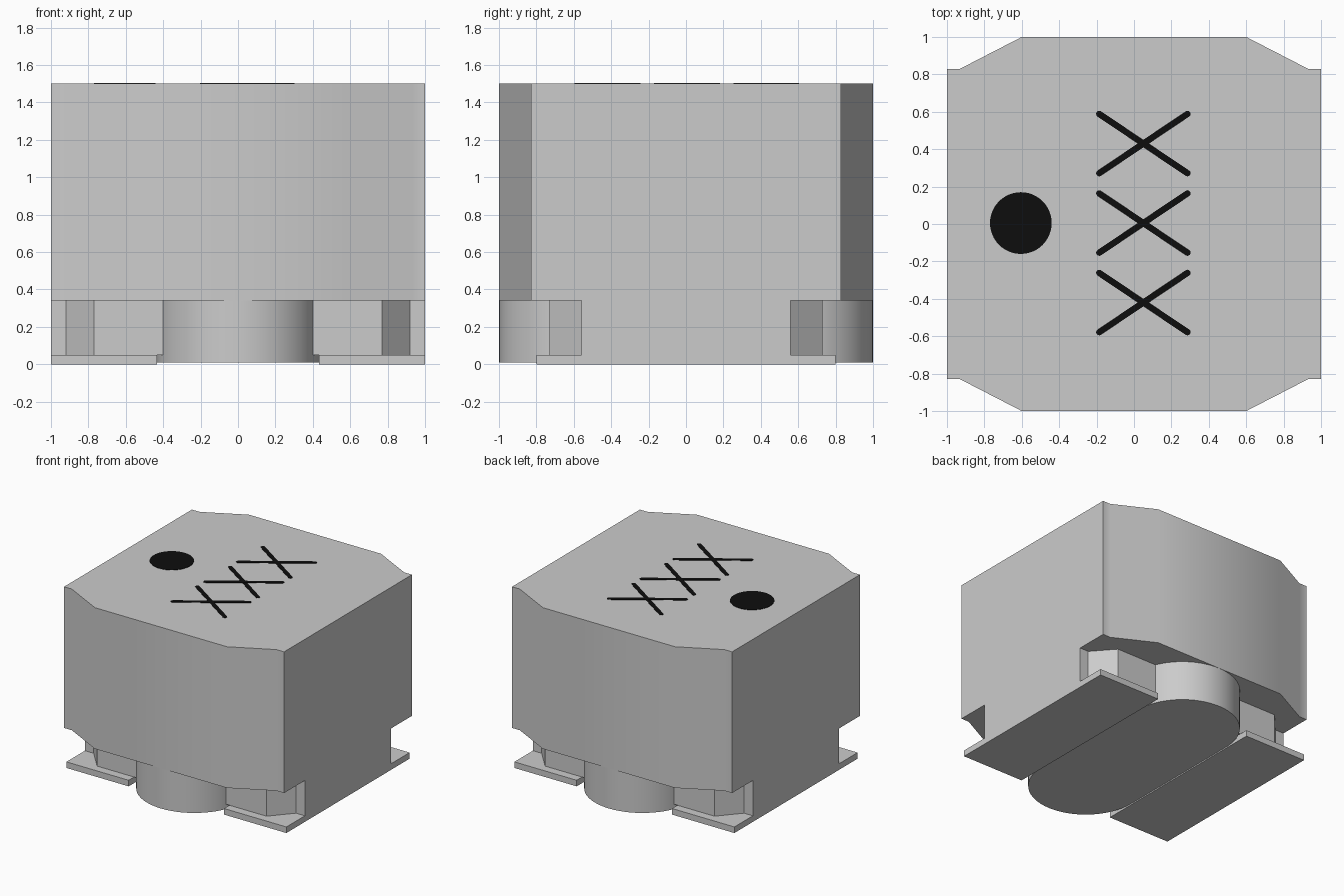
import bpy, bmesh
from math import sin, cos, pi, radians, atan2, hypot

cube = bpy.data.objects.get("Cube")
if cube:
    bpy.data.objects.remove(cube, do_unlink=True)


def make_material(name, value):
    mat = bpy.data.materials.new(name)
    mat.use_nodes = True
    colour = (value, value, value, 1)
    mat.diffuse_color = colour
    mat.node_tree.nodes["Principled BSDF"].inputs["Base Color"].default_value = colour
    return mat


grey = make_material("light grey", 0.6)
black = make_material("black ink", 0.004)


def prism(name, outline, bottom, top, mat):
    """Extrude a counter-clockwise outline upwards."""
    bm = bmesh.new()
    face = bm.faces.new([bm.verts.new((x, y, bottom)) for x, y in outline])
    lifted = bmesh.ops.extrude_face_region(bm, geom=[face])["geom"]
    bmesh.ops.translate(bm, vec=(0, 0, top - bottom),
                        verts=[v for v in lifted if isinstance(v, bmesh.types.BMVert)])
    bmesh.ops.recalc_face_normals(bm, faces=bm.faces)
    mesh = bpy.data.meshes.new(name)
    bm.to_mesh(mesh)
    bm.free()
    mesh.materials.append(mat)
    obj = bpy.data.objects.new(name, mesh)
    bpy.context.collection.objects.link(obj)
    bpy.ops.object.select_all(action='DESELECT')
    obj.select_set(True)
    bpy.context.view_layer.objects.active = obj
    bpy.ops.object.shade_smooth_by_angle(angle=radians(30))
    return obj


def four_way(quarter):
    """Mirror a +x +y quarter outline into a closed loop."""
    back = quarter + [(-x, y) for x, y in reversed(quarter)]
    return back + [(-x, -y) for x, y in back]


def arc(cx, cy, r, start, end, steps):
    angles = [start + (end - start) * i / steps for i in range(steps + 1)]
    return [(cx + r * cos(a), cy + r * sin(a)) for a in angles]


# Main housing with chamfered corners
prism("housing", four_way([(1, 0.83), (0.93, 0.83), (0.6, 1)]), 0.34, 1.5, grey)

# Narrower core beneath the housing, notched at the corners
prism("lower_core", four_way([(1, 0.56), (0.92, 0.56), (0.77, 0.73)]), 0.05, 0.34, grey)

# Rounded central foot running front to back
foot = arc(0, 0.565, 0.434, 0, pi, 32)
prism("central_foot", foot + [(-x, -y) for x, y in foot], 0.01, 0.34, grey)

# Flat contact pads on each side
for side, label in ((1, "left"), (-1, "right")):
    a, b = sorted((side * 0.434, side))
    prism(label + "_contact_pad", [(a, -0.8), (b, -0.8), (b, 0.8), (a, 0.8)], 0, 0.05, grey)

# Printed dot on the top
prism("top_dot", arc(-0.605, 0.005, 0.165, 0, 2 * pi * 47 / 48, 47), 1.499, 1.503, black)


# Printed crosses on the top, each from two round-ended strokes
def stroke(name, cx, cy, dx, dy, top):
    tilt, r = atan2(dy, dx), 0.017
    k = 1 - r / hypot(dx, dy)
    ends = arc(cx + dx * k, cy + dy * k, r, tilt - pi / 2, tilt + pi / 2, 6)
    ends += arc(cx - dx * k, cy - dy * k, r, tilt + pi / 2, tilt + 3 * pi / 2, 6)
    prism(name, ends, 1.499, top, black)


for i in (-1, 0, 1):
    for slope in (1, -1):
        stroke("cross_stroke", 0.05, 0.005 + i * 0.425, 0.25, slope * 0.168,
               1.503 + slope * 0.0005)
